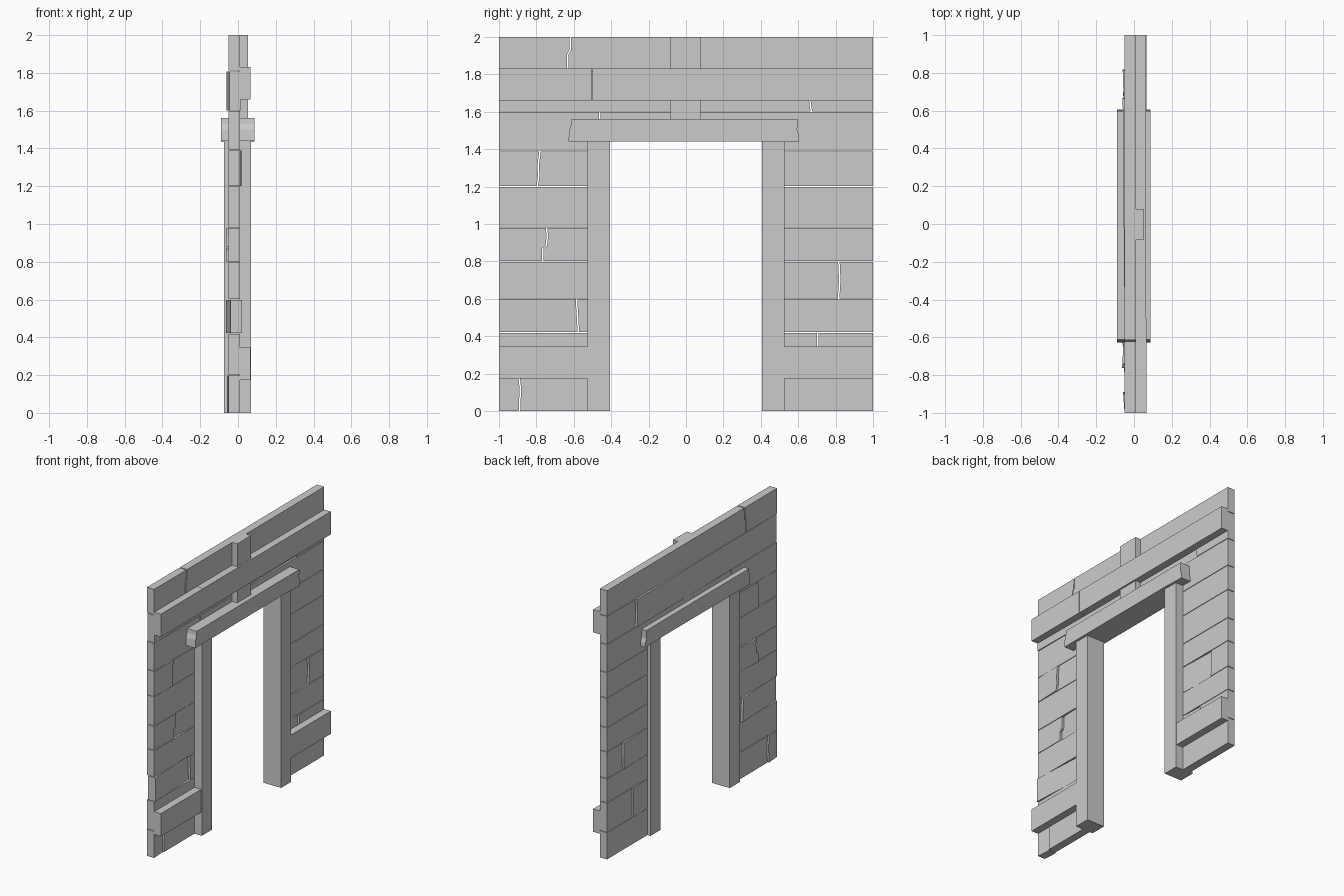
import bpy, bmesh

if "Cube" in bpy.data.objects:
    bpy.data.objects.remove(bpy.data.objects["Cube"])

G = 0.002   # half of the gap between neighbouring boards


def slab(name, outline, x0, x1, tilt=None):
    """Extrude a (y, z) outline from x0 to x1; tilt=(ya, dxa, yb, dxb) swings it."""
    bm = bmesh.new()

    def off(y):
        if not tilt:
            return 0
        ya, da, yb, db = tilt
        return da + (db - da) * (y - ya) / (yb - ya)
    a = [bm.verts.new((x0 + off(y), y, z)) for y, z in outline]
    b = [bm.verts.new((x1 + off(y), y, z)) for y, z in outline]
    n = len(outline)
    bm.faces.new(a)
    bm.faces.new(b)
    for i in range(n):
        bm.faces.new((a[i], a[(i + 1) % n], b[(i + 1) % n], b[i]))
    bmesh.ops.recalc_face_normals(bm, faces=bm.faces)
    me = bpy.data.meshes.new(name)
    bm.to_mesh(me)
    bm.free()
    ob = bpy.data.objects.new(name, me)
    bpy.context.collection.objects.link(ob)
    return ob


def box(name, x0, x1, y0, y1, z0, z1):
    return slab(name, [(y0, z0), (y1, z0), (y1, z1), (y0, z1)], x0, x1)


def row(name, y0, y1, z0, z1, crack=None, left=(0, 0), right=(0, 0),
        x0=-0.05, x1=0.01):
    """One board, optionally broken along a jagged crack [(y, height 0..1)]
    listed bottom to top. left/right = x offsets at the two ends of each half."""
    za = z0 + (G if z0 > 0 else 0)
    zb = z1 - (G if z1 < 2 else 0)
    if not crack:
        box(name, x0, x1, y0, y1, za, zb)
        return
    pts = [(y, za + (zb - za) * t) for y, t in crack]
    lo = [(y - 0.004, z) for y, z in pts]
    hi = [(y + 0.004, z) for y, z in pts]
    c = crack[0][0]
    slab(name + "_a", [(y0, za)] + lo + [(y0, zb)], x0, x1, (y0, left[0], c, left[1]))
    slab(name + "_b", [(y1, zb), (y1, za)] + hi, x0, x1, (c, right[0], y1, right[1]))


# Wall boards beside the doorway: cracks and swing per row
levels = [0, 0.2, 0.42, 0.6, 0.8, 0.98, 1.2, 1.39]
left_cracks = {
    0: ([(-0.89, 0), (-0.885, 0.6), (-0.893, 1)], (0, -0.008), (0, 0)),
    2: ([(-0.575, 0), (-0.58, 0.5), (-0.585, 1)], (0.01, -0.013), (0, 0)),
    4: ([(-0.765, 0), (-0.765, 0.38), (-0.747, 0.45), (-0.741, 0.75), (-0.745, 1)],
        (0, 0), (-0.013, 0)),
    6: ([(-0.795, 0), (-0.787, 0.3), (-0.79, 0.6), (-0.78, 1)], (0, 0.008), (0, 0)),
}
right_cracks = {
    1: ([(0.703, 0), (0.703, 1)], (0, -0.008), (0, 0)),
    3: ([(0.815, 0), (0.822, 0.5), (0.817, 1)], (0, -0.01), (0, 0)),
}
for i, (z0, z1) in enumerate(zip(levels, levels[1:])):
    row(f"left_board_{i}", -1, -0.515, z0, z1, *left_cracks.get(i, ()))
    row(f"right_board_{i}", 0.515, 1, z0, z1, *right_cracks.get(i, ()))

# Board at lintel height, notched over the doorway
zb, zt, zd = 1.39 + G, 1.6 - G, 1.5
slab("lintel_board_a", [(-1, zb), (-0.464, zb), (-0.464, zt), (-1, zt)], -0.05, 0.01)
slab("lintel_board_b", [(-0.456, zb), (-0.43, zb), (-0.43, zd), (0.43, zd), (0.43, zb),
                        (1, zb), (1, zt), (-0.456, zt)], -0.05, 0.01)

# Full width boards above the door
row("upper_board", -1, 1, 1.6, 1.81,
    [(0.67, 0), (0.663, 0.2), (0.66, 0.6), (0.668, 1)], (0.004, -0.01), (0, 0))
row("top_board", -1, 1, 1.81, 2,
    [(-0.632, 0), (-0.632, 0.5), (-0.62, 0.6), (-0.617, 1)])

# Door posts and lower rails on both sides
for s, side in ((-1, "left"), (1, "right")):
    ya, yb = sorted((s * 0.407, s * 0.526))
    box(side + "_post", -0.075, 0.07, ya, yb, 0, 1.45)
    ya, yb = sorted((s * 0.52, s * 1.0))
    box(side + "_lower_rail", 0.009, 0.065, ya, yb, 0.175, 0.345)

# Upper rail in two lengths, with short studs above and below
box("upper_rail_a", 0.009, 0.065, -1, -0.501, 1.66, 1.83)
box("upper_rail_b", 0.009, 0.064, -0.499, 1, 1.66, 1.83)
box("stud_top", 0.009, 0.052, -0.083, 0.08, 1.83, 2)
box("stud_bottom", 0.009, 0.052, -0.083, 0.08, 1.55, 1.66)

# Lintel beam with rough cut ends
slab("lintel", [(-0.628, 1.44), (0.41, 1.442), (0.605, 1.437), (0.604, 1.47), (0.594, 1.5),
                (0.596, 1.56), (-0.612, 1.56), (-0.614, 1.53), (-0.624, 1.5)], -0.09, 0.088)
